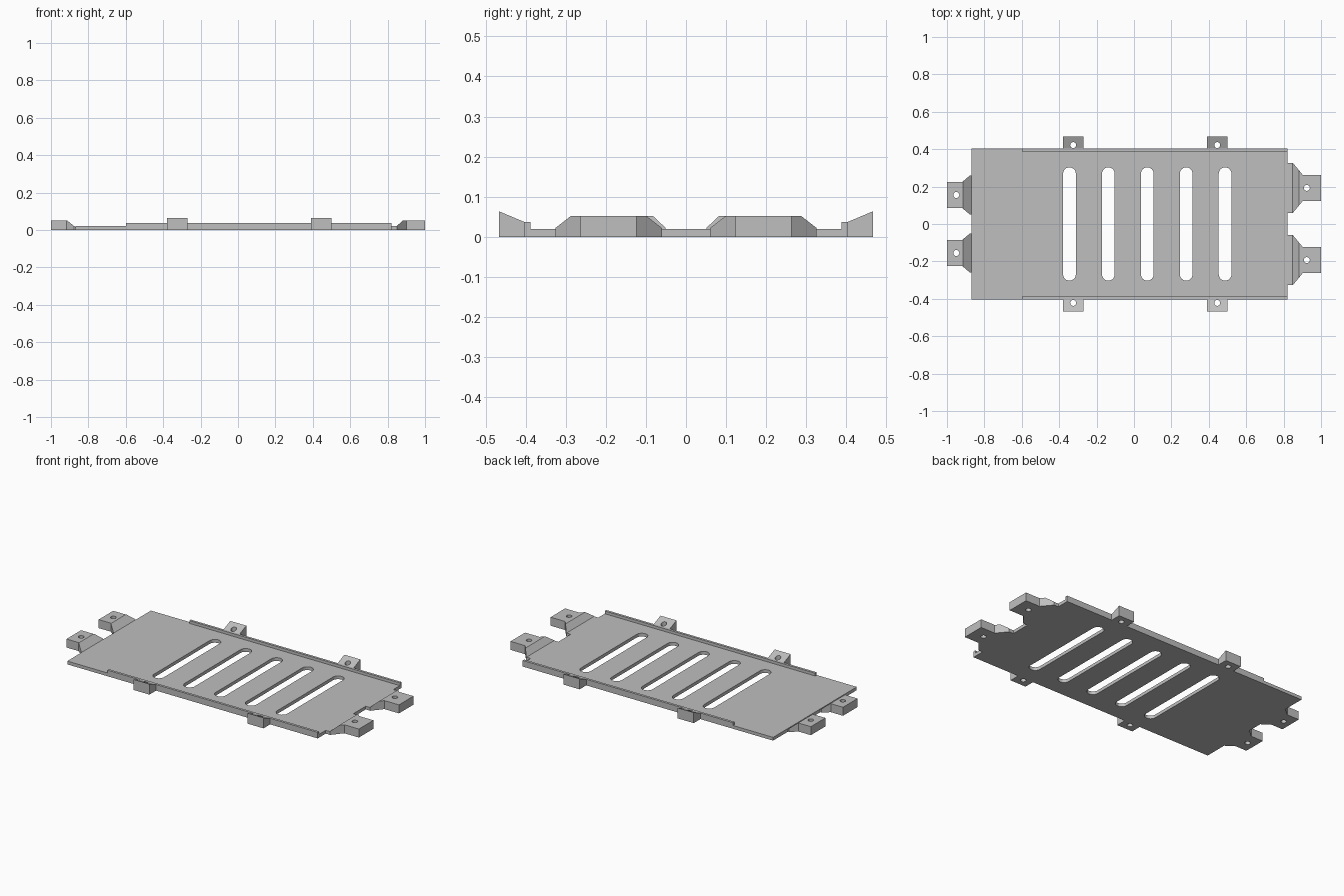
import bpy
import bmesh
import math
from mathutils import Vector

cube = bpy.data.objects.get("Cube")
if cube:
    bpy.data.objects.remove(cube, do_unlink=True)

grey = bpy.data.materials.new("plain grey")
grey.use_nodes = True
colour = (0.52, 0.52, 0.52, 1)
grey.diffuse_color = colour
grey.node_tree.nodes["Principled BSDF"].inputs["Base Color"].default_value = colour

THICK, TAB_TOP, EDGE = 0.02, 0.052, 0.403


def prism(bm, points, offset):
    """Extrude a polygon of 3D points along an offset."""
    face = bm.faces.new([bm.verts.new(p) for p in points])
    moved = bmesh.ops.extrude_face_region(bm, geom=[face])["geom"]
    verts = [v for v in moved if isinstance(v, bmesh.types.BMVert)]
    bmesh.ops.translate(bm, verts=verts, vec=offset)
    bmesh.ops.recalc_face_normals(bm, faces=bm.faces)


def finish(name, bm):
    mesh = bpy.data.meshes.new(name)
    bm.to_mesh(mesh)
    bm.free()
    mesh.materials.append(grey)
    obj = bpy.data.objects.new(name, mesh)
    bpy.context.collection.objects.link(obj)
    return obj


def stadium(x, y, radius, half_length, steps=12):
    """Outline of a slot along y, or of a round hole if half_length is 0."""
    points = []
    for end in (1, -1):
        for i in range(steps + (half_length > 0)):
            a = math.pi * i / steps + (0 if end > 0 else math.pi)
            points.append((x + radius * math.cos(a),
                           y + end * half_length + radius * math.sin(a), -0.1))
    return points


def cut(obj, outlines):
    """Cut vertical openings right through an object."""
    bm = bmesh.new()
    for outline in outlines:
        prism(bm, outline, (0, 0, 0.3))
    cutter = finish("cutter", bm)
    cutter.hide_render = True
    mod = obj.modifiers.new("openings", "BOOLEAN")
    mod.operation, mod.solver, mod.object = "DIFFERENCE", "EXACT", cutter
    bpy.context.view_layer.update()
    graph = bpy.context.evaluated_depsgraph_get()
    mesh = bpy.data.meshes.new_from_object(obj.evaluated_get(graph))
    obj.modifiers.clear()
    obj.data = mesh
    bpy.data.objects.remove(cutter, do_unlink=True)


# Base plate with five slots
bm = bmesh.new()
prism(bm, [(-0.87, -EDGE, 0), (0.82, -EDGE, 0), (0.82, EDGE, 0), (-0.87, EDGE, 0)],
      (0, 0, THICK))
plate = finish("base_plate", bm)
cut(plate, [stadium(-0.345 + 0.208 * i, 0, 0.034, 0.269) for i in range(5)])


def end_tab(name, side, root, flare_start, flare_end, centre, flare, ramp):
    """Flared mounting tab whose top ramps up from the plate."""
    half = 0.07
    outline = [(root, -flare), (flare_start, -flare), (flare_end, -half), (1, -half),
               (1, half), (flare_end, half), (flare_start, flare), (root, flare)]
    bm = bmesh.new()
    prism(bm, [(side * x, centre + y, 0) for x, y in outline], (0, 0, TAB_TOP))
    low, high = ramp
    normal = Vector((-side * (TAB_TOP - THICK), 0, high - low))
    for point, direction in (((side * low, 0, THICK), normal),):
        cutgeom = bm.verts[:] + bm.edges[:] + bm.faces[:]
        result = bmesh.ops.bisect_plane(bm, geom=cutgeom, plane_co=point,
                                        plane_no=direction, clear_outer=True)
        edges = [e for e in result["geom_cut"] if isinstance(e, bmesh.types.BMEdge)]
        bmesh.ops.holes_fill(bm, edges=[e for e in edges if e.is_boundary])
    bmesh.ops.recalc_face_normals(bm, faces=bm.faces)
    return finish(name, bm)


def root_strip(name, x0, x1, centre, half):
    """Flat foot joining a flared tab to the plate."""
    bm = bmesh.new()
    prism(bm, [(x0, centre - half, 0), (x1, centre - half, 0),
               (x1, centre + half, 0), (x0, centre + half, 0)], (0, 0, THICK))
    return finish(name, bm)


for sign, label in ((1, "back"), (-1, "front")):
    # Tabs on the two short ends
    y = sign * 0.155
    tab = end_tab(f"right_end_tab_{label}", -1, 0.87, 0.878, 0.918, y, 0.104, (0.875, 0.915))
    cut(tab, [stadium(-0.95, y, 0.016, 0)])
    y = sign * 0.193
    tab = end_tab(f"left_end_tab_{label}", 1, 0.848, 0.85, 0.902, y, 0.133, (0.848, 0.882))
    cut(tab, [stadium(0.924, y, 0.016, 0)])
    root_strip(f"left_tab_foot_{label}", 0.82, 0.85, y, 0.133)

    # Raised rail along the long edge
    bm = bmesh.new()
    prism(bm, [(-0.6, sign * yy, z) for yy, z in
               ((0.388, THICK), (EDGE, THICK), (EDGE, 0.037), (0.388, 0.037))],
          (1.42, 0, 0))
    finish(f"edge_rail_{label}", bm)

    # Wedge-topped side tabs
    for x, place in ((-0.325, "right"), (0.445, "left")):
        bm = bmesh.new()
        prism(bm, [(x - 0.054, sign * yy, z) for yy, z in
                   ((EDGE, 0), (0.467, 0), (0.467, 0.064), (EDGE, 0.037))],
              (0.108, 0, 0))
        tab = finish(f"side_tab_{label}_{place}", bm)
        cut(tab, [stadium(x, sign * 0.422, 0.016, 0)])
